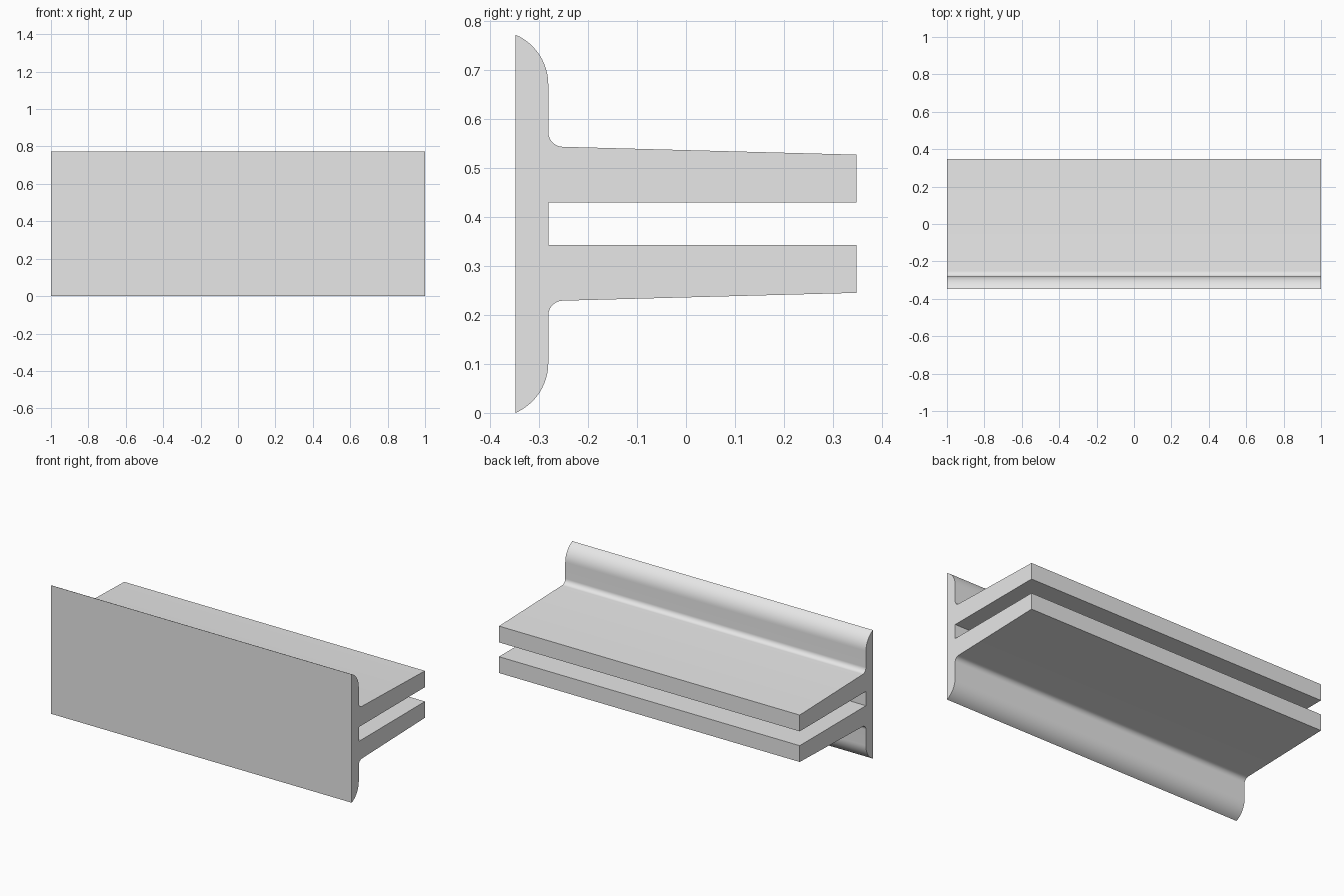
import bpy
import bmesh
from math import sin, cos, asin, pi

cube = bpy.data.objects.get("Cube")
if cube:
    bpy.data.objects.remove(cube)

LENGTH = 2.0
MID = 0.386      # half the height, the plane of symmetry
FRONT = -0.348   # outer face of the plate
WEB = -0.281     # inner face of the plate
TIP = 0.348      # free ends of the flanges


def arc(cy, cz, r, start, end, steps):
    """Points on an arc in the y-z plane."""
    return [(cy + r * cos(start + (end - start) * i / steps),
             cz + r * sin(start + (end - start) * i / steps))
            for i in range(steps + 1)]


# Upper half of the section, heights measured from the symmetry plane
R = 0.111
lip = arc(WEB - R, 0.284, R, asin(0.102 / R), 0, 12)
lip[0] = (FRONT, MID)
r = 0.03
fillet = arc(WEB + r, 0.157 + r, r, pi, 1.5 * pi - 0.027, 10)
upper = lip + fillet + [(TIP, 0.141), (TIP, 0.043), (WEB, 0.043)]

# Mirror into the closed section
section = upper + [(y, -z) for y, z in reversed(upper)]

# Sweep the section along x
bm = bmesh.new()
verts = [bm.verts.new((-LENGTH / 2, y, z + MID)) for y, z in section]
face = bm.faces.new(verts)
swept = bmesh.ops.extrude_face_region(bm, geom=[face], use_keep_orig=True)
moved = [g for g in swept["geom"] if isinstance(g, bmesh.types.BMVert)]
bmesh.ops.translate(bm, verts=moved, vec=(LENGTH, 0, 0))
bmesh.ops.recalc_face_normals(bm, faces=bm.faces)
mesh = bpy.data.meshes.new("double_flange_rail")
bm.to_mesh(mesh)
bm.free()

rail = bpy.data.objects.new("double_flange_rail", mesh)
bpy.context.collection.objects.link(rail)

# Plain grey
grey = bpy.data.materials.new("light_grey")
grey.use_nodes = True
colour = (0.8, 0.8, 0.8, 1)
grey.diffuse_color = colour
grey.node_tree.nodes["Principled BSDF"].inputs["Base Color"].default_value = colour
mesh.materials.append(grey)

# Smooth curves, sharp corners
bpy.ops.object.select_all(action="DESELECT")
rail.select_set(True)
bpy.context.view_layer.objects.active = rail
bpy.ops.object.shade_smooth_by_angle(angle=0.5)
